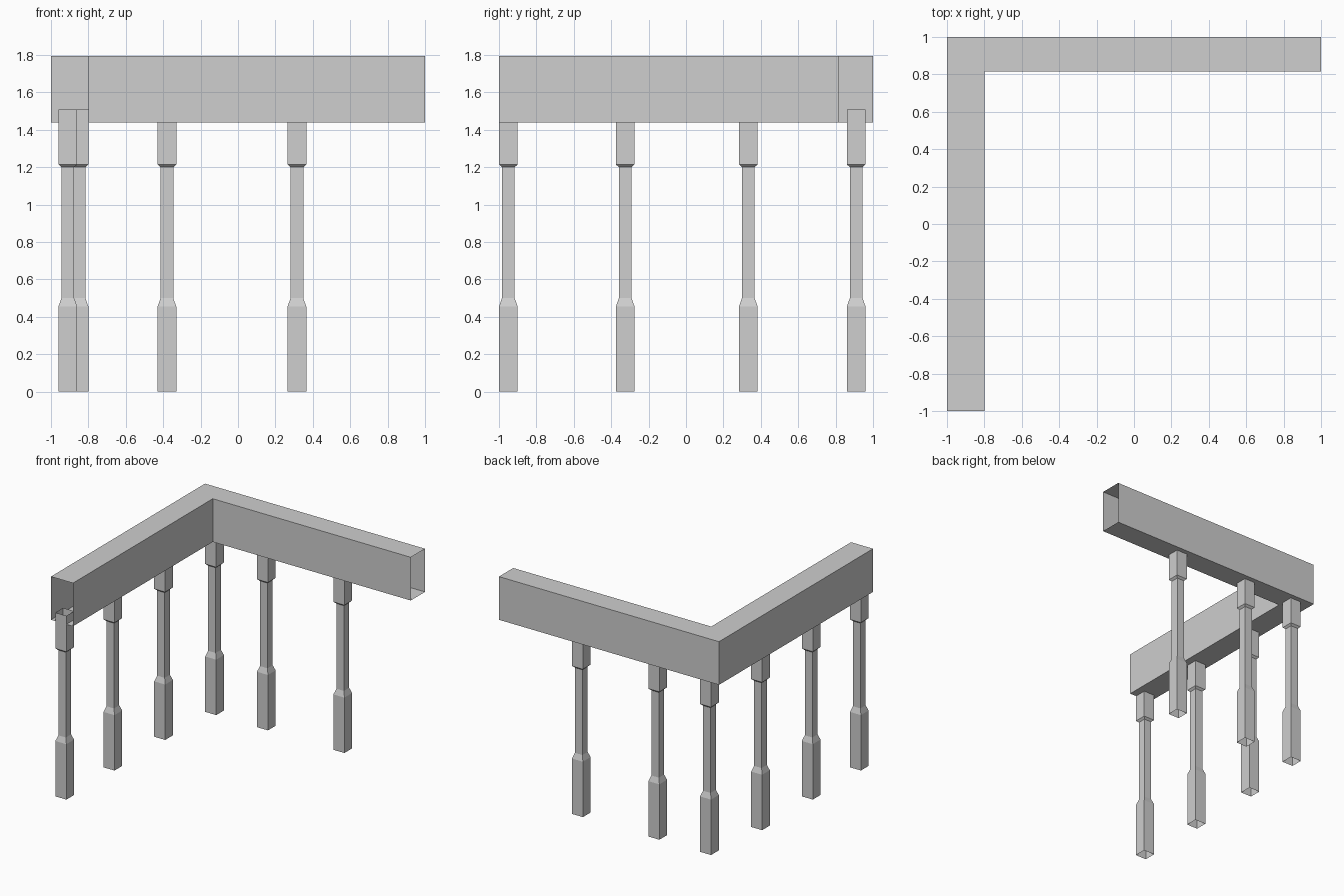
import bpy
import bmesh

cube = bpy.data.objects.get("Cube")
if cube:
    bpy.data.objects.remove(cube, do_unlink=True)

grey = bpy.data.materials.new("light grey")
grey.use_nodes = True
colour = (0.62, 0.62, 0.62, 1)
grey.diffuse_color = colour
grey.node_tree.nodes["Principled BSDF"].inputs["Base Color"].default_value = colour


def make_object(name, bm):
    bmesh.ops.recalc_face_normals(bm, faces=bm.faces)
    mesh = bpy.data.meshes.new(name)
    bm.to_mesh(mesh)
    bm.free()
    mesh.materials.append(grey)
    obj = bpy.data.objects.new(name, mesh)
    bpy.context.collection.objects.link(obj)
    return obj


# L-shaped hollow beam, open at both free ends
def make_beam():
    bm = bmesh.new()
    bottom, top = 1.44, 1.795
    outline = [(-1, -1), (-0.8, -1), (-0.8, 0.815), (1, 0.815), (1, 1), (-1, 1)]
    floor = bm.faces.new([bm.verts.new((x, y, bottom)) for x, y in outline])
    grown = bmesh.ops.extrude_face_region(bm, geom=[floor], use_keep_orig=True)["geom"]
    raised = [v for v in grown if isinstance(v, bmesh.types.BMVert)]
    bmesh.ops.translate(bm, verts=raised, vec=(0, 0, top - bottom))
    bmesh.ops.recalc_face_normals(bm, faces=bm.faces)
    ends = [f for f in bm.faces
            if all(v.co.x > 0.99 for v in f.verts) or all(v.co.y < -0.99 for v in f.verts)]
    bmesh.ops.delete(bm, geom=ends, context='FACES')
    make_object("corner_beam", bm)


# Square hollow post with a thin shaft, open at top and bottom
def make_post(name, x, y):
    profile = [(0.05, 0), (0.05, 0.455), (0.034, 0.5),
               (0.034, 1.2), (0.05, 1.215), (0.05, 1.51)]
    bm = bmesh.new()
    rings = [[bm.verts.new((sx * r, sy * r, z))
              for sx, sy in ((-1, -1), (1, -1), (1, 1), (-1, 1))]
             for r, z in profile]
    for low, high in zip(rings, rings[1:]):
        for i in range(4):
            j = (i + 1) % 4
            bm.faces.new((low[i], low[j], high[j], high[i]))
    make_object(name, bm).location = (x, y, 0)


make_beam()
for i, y in enumerate((-0.95, -0.325, 0.333)):
    make_post(f"side_post_{i + 1}", -0.91, y)
make_post("corner_post", -0.85, 0.91)
for i, x in enumerate((-0.38, 0.315)):
    make_post(f"back_post_{i + 1}", x, 0.91)
